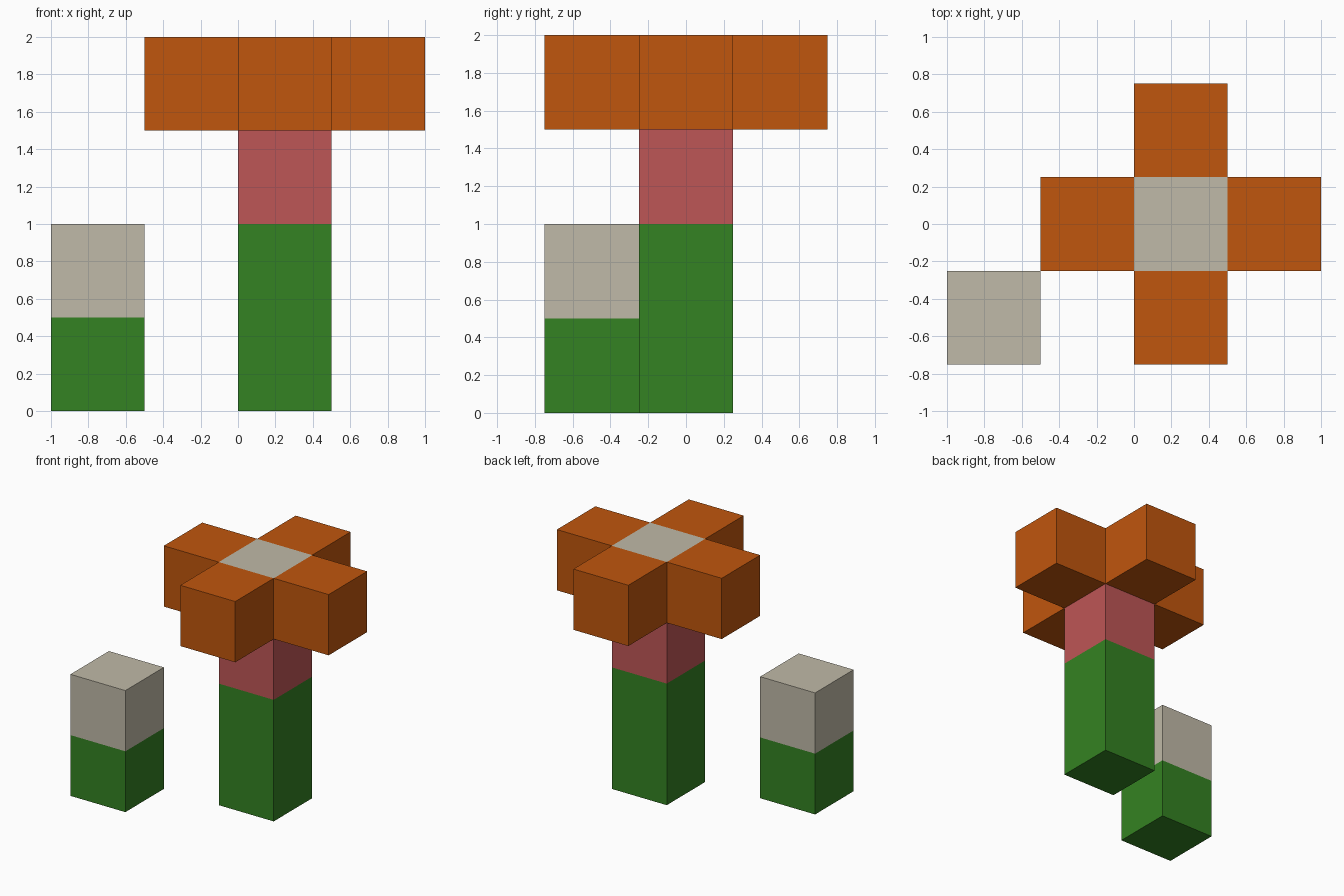
import bpy
import bmesh
from mathutils import Matrix, Vector

default = bpy.data.objects.get("Cube")
if default:
    bpy.data.objects.remove(default, do_unlink=True)


def make_material(name, rgb):
    mat = bpy.data.materials.new(name)
    mat.use_nodes = True
    color = (*rgb, 1.0)
    mat.diffuse_color = color
    bsdf = mat.node_tree.nodes["Principled BSDF"]
    bsdf.inputs["Base Color"].default_value = color
    bsdf.inputs["Roughness"].default_value = 0.9
    return mat


GREEN = make_material("leaf green", (0.034, 0.223, 0.016))
PINK = make_material("rose pink", (0.515, 0.093, 0.093))
ORANGE = make_material("petal orange", (0.527, 0.093, 0.004))
BEIGE = make_material("pale beige", (0.527, 0.491, 0.392))

B = 0.5  # block size


def block(name, mat, x, y, z0, height=B):
    """Box on a square block footprint centred at x, y and rising from z0."""
    bm = bmesh.new()
    bmesh.ops.create_cube(bm, size=1.0, matrix=Matrix.Diagonal((B, B, height, 1.0)))
    mesh = bpy.data.meshes.new(name)
    bm.to_mesh(mesh)
    bm.free()
    mesh.materials.append(mat)
    obj = bpy.data.objects.new(name, mesh)
    obj.location = Vector((x, y, z0 + height / 2))
    bpy.context.collection.objects.link(obj)
    return obj


# Tall flower: stem, neck and pale heart
FX, FY = 0.25, 0.0
block("flower_stem", GREEN, FX, FY, 0.0, 2 * B)
block("flower_neck", PINK, FX, FY, 1.0)
block("flower_heart", BEIGE, FX, FY, 1.5)

# Four petals around the heart
for side, dx, dy in (("left", 1, 0), ("right", -1, 0), ("front", 0, -1), ("back", 0, 1)):
    block(f"petal_{side}", ORANGE, FX + dx * B, FY + dy * B, 1.5)

# Small bud beside the flower
block("bud_stem", GREEN, -0.75, -0.5, 0.0)
block("bud_head", BEIGE, -0.75, -0.5, 0.5)
